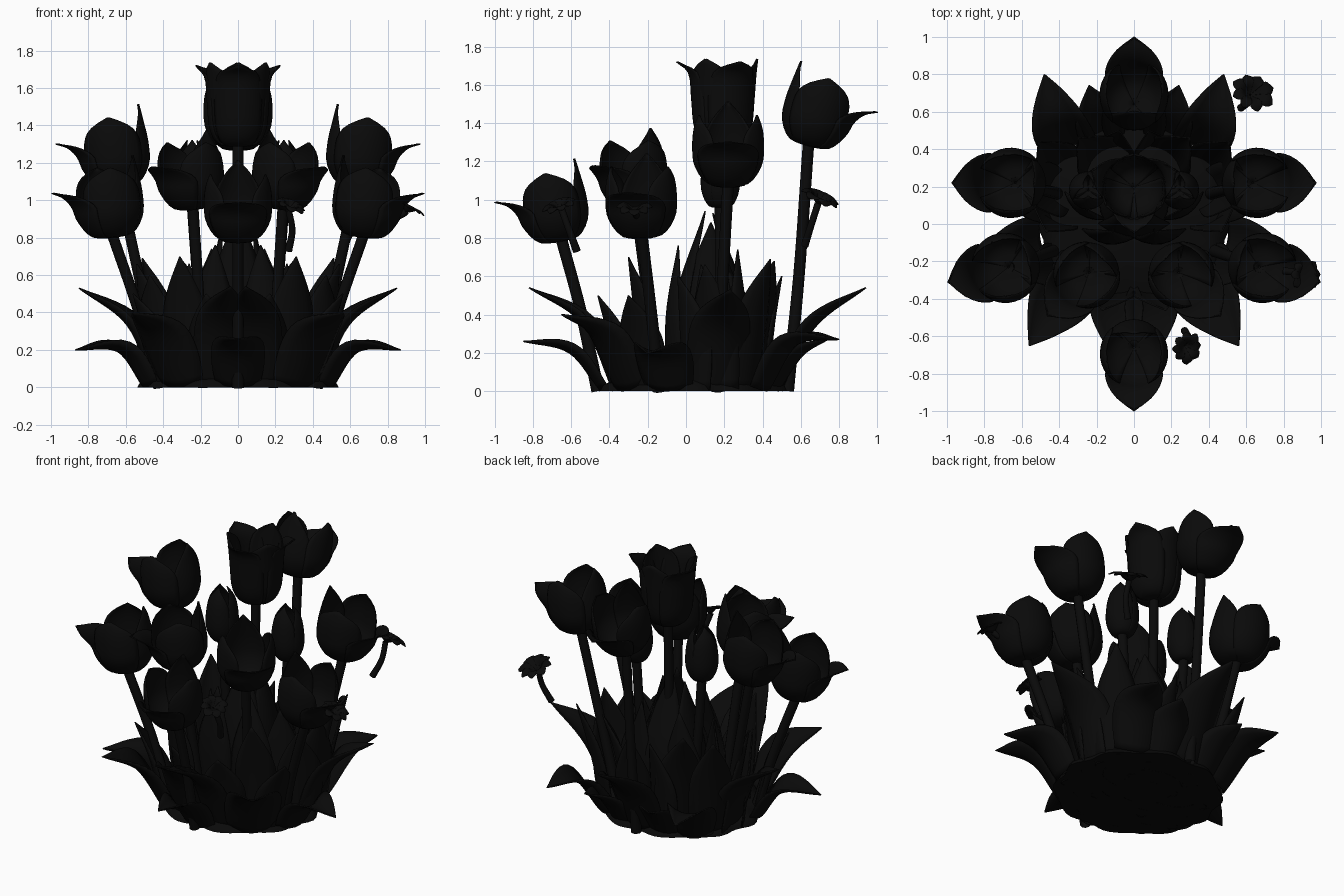
import bpy, bmesh, math, random
from math import pi, radians, cos, sin
from mathutils import Vector, Matrix

if "Cube" in bpy.data.objects:
    bpy.data.objects.remove(bpy.data.objects["Cube"])

random.seed(4)
dark = bpy.data.materials.new("dark")
dark.diffuse_color = (0.003, 0.003, 0.003, 1)
dark.use_nodes = True
dark.node_tree.nodes["Principled BSDF"].inputs["Base Color"].default_value = dark.diffuse_color


def spline(pts, n):
    """Catmull-Rom samples through points of any dimension"""
    p = [Vector(q) for q in pts]
    p = [2 * p[0] - p[1]] + p + [2 * p[-1] - p[-2]]
    out = []
    for i in range(n + 1):
        s = min(i / n * (len(p) - 3), len(p) - 3 - 1e-6)
        k, f = int(s), s - int(s)
        a, b, c, d = p[k:k + 4]
        out.append(0.5 * (2 * b + (c - a) * f + (2 * a - 5 * b + 4 * c - d) * f * f
                          + (3 * b - a - 3 * c + d) * f ** 3))
    return out


def make(name, grids, thick=0):
    """Mesh from rows of points, one patch per grid"""
    bm = bmesh.new()
    for g in grids:
        vs = [[bm.verts.new(p) for p in row] for row in g]
        for r, s in zip(vs, vs[1:]):
            for j in range(len(r) - 1):
                bm.faces.new((r[j], r[j + 1], s[j + 1], s[j]))
        bmesh.ops.remove_doubles(bm, verts=[v for r in vs for v in r], dist=1e-4)
    bmesh.ops.recalc_face_normals(bm, faces=bm.faces[:])
    me = bpy.data.meshes.new(name)
    bm.to_mesh(me)
    bm.free()
    me.materials.append(dark)
    ob = bpy.data.objects.new(name, me)
    bpy.context.collection.objects.link(ob)
    if thick:
        m = ob.modifiers.new("thickness", 'SOLIDIFY')
        m.thickness, m.offset = thick, 0
    for o in bpy.context.selected_objects:
        o.select_set(False)
    ob.select_set(True)
    bpy.context.view_layer.objects.active = ob
    bpy.ops.object.shade_smooth_by_angle(angle=radians(50))
    return ob


def tube(pts, radii, n=16, sides=10):
    path, rad = spline(pts, n), spline([(r, 0) for r in radii], n)
    rows = []
    for i, p in enumerate(path):
        t = (path[min(i + 1, n)] - path[max(i - 1, 0)]).normalized()
        a = t.cross(Vector((0.3, 1, 0.1))).normalized()
        b = t.cross(a)
        rows.append([p + rad[i].x * (a * cos(2 * pi * j / sides) + b * sin(2 * pi * j / sides))
                     for j in range(sides + 1)])
    return rows


def petal(az, prof, half, power=2.2, n=16, m=12):
    """Curved petal: profile of (radius, height), half angle narrowing to a tip"""
    rows = []
    for i, p in enumerate(spline(prof, n)):
        t = i / n
        k = max(0, (t - .55) / .45)
        w = half * max(.03, 1 - k ** power)
        rows.append([])
        for j in range(m + 1):
            u = 2 * j / m - 1
            r = p.x * (1 - .05 * u * u * t)
            rows[-1].append(Vector((r * cos(az + u * w), r * sin(az + u * w), p.y)))
    return rows


UPRIGHT = [(.005, 0), (.11, .02), (.174, .11), (.185, .21), (.178, .3), (.155, .375)]
POINTED = [(.005, 0), (.11, .02), (.17, .11), (.178, .22), (.165, .33), (.15, .43)]
FLARED = [(.005, 0), (.11, .015), (.178, .1), (.205, .18), (.25, .235), (.315, .265)]
RIM = [(.005, 0), (.1, .01), (.15, .09), (.165, .23), (.18, .37), (.245, .43)]
TALL = [(.005, 0), (.09, .01), (.145, .09), (.16, .23), (.17, .36), (.18, .445)]
BUD = [(.004, 0), (.06, .01), (.095, .08), (.099, .17), (.08, .28), (.03, .36)]
RAGGED = [(.005, 0), (.03, .015), (.06, .04), (.09, .045), (.12, .03)]


def place(grids, base, az, tilt, scale):
    M = (Matrix.Translation(base) @ Matrix.Rotation(az, 4, 'Z')
         @ Matrix.Rotation(tilt, 4, 'Y') @ Matrix.Scale(scale, 4))
    return [[[M @ p for p in row] for row in g] for g in grids]


def head(name, kind, base, az=0, tilt=0, scale=1):
    R = radians
    if kind == "open":      # one petal folded outwards, a pointed one opposite, round sides
        g = [petal(0, FLARED, .95, 1.5), petal(pi, POINTED, .9, 1.8)]
        g += [petal(R(a), UPRIGHT, 1.0, 3) for a in (82, -82)]
    elif kind == "cup":
        g = [petal(R(a), RIM, .9, 2.6) for a in (22, 158, 270)]
        g += [petal(R(a), TALL, .9, 3) for a in (90, 212, 328)]
    elif kind == "bud":
        g = [petal(R(a), BUD, 1.15, 3) for a in (0, 120, 240)]
    else:                   # small ragged bloom
        g = [petal(i * pi / 4, [(r * k, z) for r, z in RAGGED], .45, 4)
             for i, k in enumerate(random.uniform(.8, 1.05) for _ in range(8))]
    make(name, place(g, base, az, radians(tilt), scale), .006)


def stem(name, pts, r=.03):
    make(name, [tube(pts, [r * 1.15, r, r])])


def leaf(base, mid, tip, width, cup=.4, n=14, m=6):
    """Pointed leaf along a curve, folded upwards at the edges"""
    base, mid, tip = Vector(base), Vector(mid), Vector(tip)
    path = spline([base, mid, tip], n)
    out = tip - base
    out.z = 0
    if out.dot(base) < 0:
        out = -out
    if out.length < .02:
        out = Vector((base.x, base.y - .12, 0))
    side = Vector((-out.y, out.x, 0)).normalized()
    ws = spline([(.85, 0), (1, 0), (.95, 0), (.55, 0), (.01, 0)], n)
    rows = []
    for i, p in enumerate(path):
        t = (path[min(i + 1, n)] - path[max(i - 1, 0)]).normalized()
        nrm = t.cross(side)
        w = width * .5 * ws[i].x
        rows.append([p + side * (u * w) + nrm * (cup * w * u * u)
                     for u in (2 * j / m - 1 for j in range(m + 1))])
    for row in rows:
        for p in row:
            p.z = max(p.z, 0)
    return rows


# flowers on the centre line
head("centre_bloom", "cup", (0, .195, 1.29))
stem("centre_stem", [(0, .17, 0), (0, .18, .7), (0, .19, 1.3)])
head("back_bloom", "open", (0, .64, 1.28), pi / 2, 14, .98)
stem("back_stem", [(0, .53, 0), (0, .59, .6), (0, .64, 1.29)])
head("front_bloom", "open", (0, -.66, .78), -pi / 2, 9, .97)
stem("front_stem", [(0, -.46, 0), (0, -.55, .42), (0, -.65, .79)])

# mirrored flowers: name, kind, base, direction, tilt, scale, stem foot, stem middle
pairs = [
    ("upper_side", "open", (.635, .22, 1.07), 0, 6, 1.0, (.4, .16, 0), (.52, .19, .55)),
    ("lower_side", "open", (.67, -.23, .8), -14, 5, 1.0, (.42, -.14, 0), (.53, -.18, .4)),
    ("inner", "open", (.24, -.26, .95), -46, 5, .96, (.18, -.14, 0), (.21, -.2, .5)),
    ("bud", "bud", (.245, .18, .96), 30, 0, 1, (.16, .17, 0), (.21, .18, .5)),
]
for s, tag in ((1, "right"), (-1, "left")):
    for name, kind, b, d, tilt, sc, foot, mid in pairs:
        b, foot, mid = [Vector((s * q[0], q[1], q[2])) for q in (b, foot, mid)]
        az = radians(d if s > 0 else 180 - d)
        head(f"{name}_bloom_{tag}", kind, b, az, tilt, sc)
        stem(f"{name}_stem_{tag}", [foot, mid, b + Vector((0, 0, .01))])

# small ragged blooms on short broken stems
for i, (top, low, az, sc) in enumerate([
        ((.62, .69, .98), (.57, .62, .76), 60, 1.05),
        ((.27, -.65, .95), (.27, -.57, .73), -40, .8),
        ((.9, -.27, .94), (.8, -.25, .9), 0, .78)]):
    head(f"small_bloom_{i}", "ragged", top, radians(az), 28, sc)
    m = (Vector(top) + Vector(low)) / 2 + Vector((.02, 0, 0))
    stem(f"small_stem_{i}", [low, m, top], .018)

# leaves: foot, middle, tip, width (mirrored when off the centre line)
outer = [
    ((.45, .16, 0), (.59, .19, .33), (.85, .23, .53), .32),
    ((.5, -.1, 0), (.64, -.14, .19), (.87, -.2, .2), .3),
    ((.33, .42, 0), (.42, .57, .24), (.48, .8, .27), .3),
    ((.33, -.33, 0), (.44, -.46, .28), (.56, -.65, .4), .34),
    ((0, .5, 0), (0, .67, .33), (0, .94, .54), .34),
    ((0, -.45, 0), (0, -.61, .2), (0, -.85, .26), .28),
    ((.1, -.38, 0), (.08, -.54, .35), (.04, -.82, .54), .28),
    ((.17, .48, 0), (.2, .6, .18), (.24, .74, .27), .26),
]
inner = [
    ((.4, .32, 0), (.46, .38, .4), (.51, .44, .69), .26),
    ((.43, .02, 0), (.46, -.0, .33), (.47, -.04, .6), .28),
    ((.28, -.22, 0), (.3, -.26, .4), (.31, -.3, .7), .26),
    ((.2, .36, 0), (.24, .41, .4), (.3, .46, .68), .28),
    ((.42, -.22, 0), (.48, -.26, .28), (.56, -.3, .5), .26),
    ((.14, -.36, 0), (.15, -.4, .28), (.17, -.46, .5), .28),
    ((.44, .16, 0), (.5, .12, .38), (.54, .1, .66), .26),
    ((.1, .42, 0), (.1, .45, .3), (.08, .5, .6), .24),
]
centre = [
    ((0, -.06, 0), (0, -.06, .45), (0, .1, .94), .38),
    ((0, .33, 0), (0, .32, .45), (0, .14, .93), .38),
    ((.17, .13, 0), (.18, .13, .42), (.08, .13, .88), .38),
    ((.13, -.1, 0), (.15, -.1, .4), (.12, -.04, .76), .28),
    ((.15, .3, 0), (.18, .31, .35), (.14, .27, .74), .28),
    ((.28, .05, 0), (.29, .06, .35), (.26, .08, .66), .26),
]
for name, group in (("outer_leaves", outer), ("inner_leaves", inner), ("centre_leaves", centre)):
    grids = []
    for a, b, c, w in group:
        for s in ((1, -1) if a[0] else (1,)):
            grids.append(leaf(*[(s * q[0], q[1], q[2]) for q in (a, b, c)], w))
    make(name, grids, .008)

# ground mound with a scalloped rim
rows = []
for k, z in ((0, 0), (1, 0), (.97, .03), (.85, .06), (.5, .1), (0, .12)):
    rows.append([Vector((k * (.52 + .018 * cos(12 * a)) * cos(a),
                         .04 + k * (.49 + .018 * cos(10 * a)) * sin(a), z))
                 for a in (2 * pi * j / 72 for j in range(73))])
make("mound", [rows])
